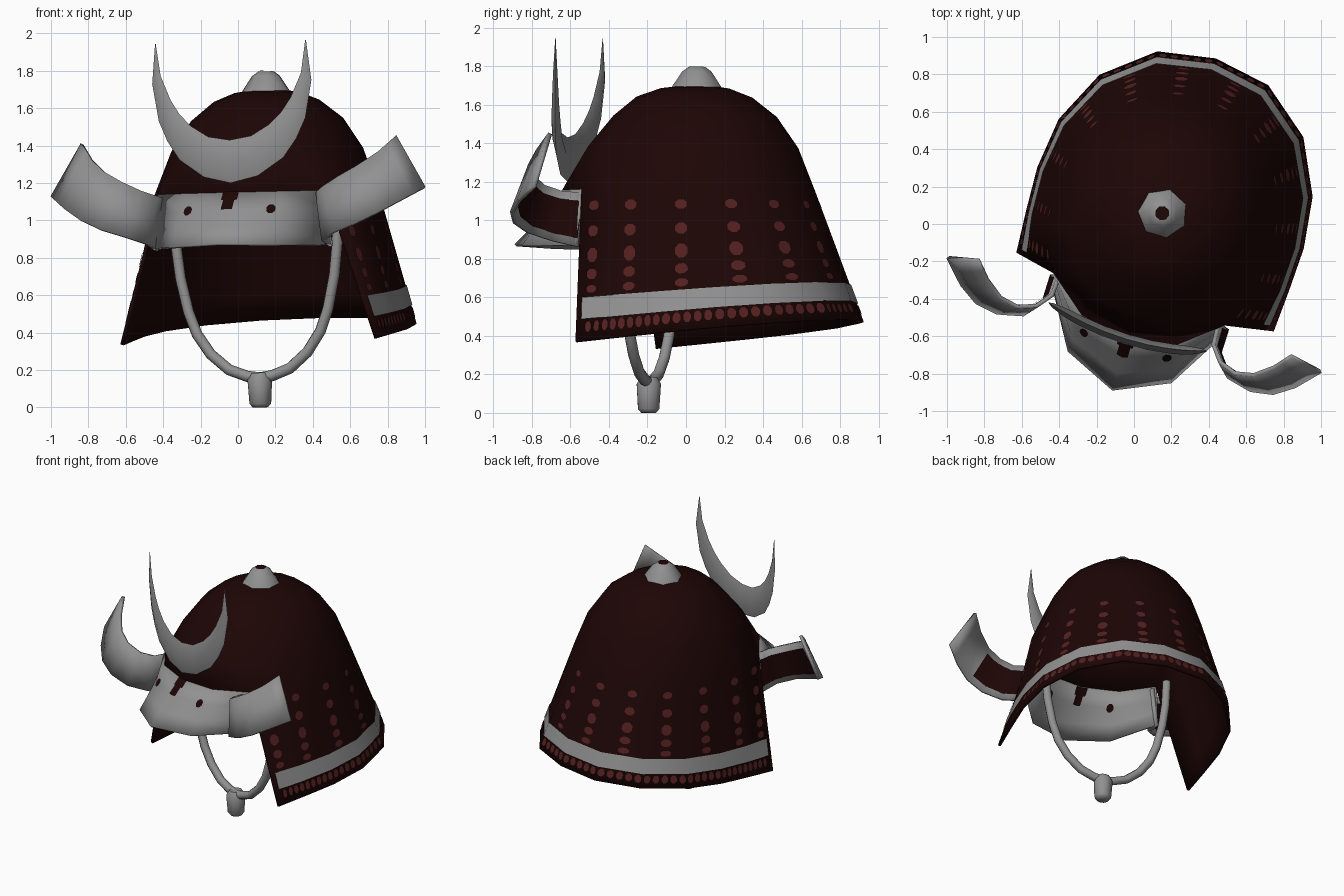
import bpy, bmesh, math
from mathutils import Matrix, Vector as V

if "Cube" in bpy.data.objects:
    bpy.data.objects.remove(bpy.data.objects["Cube"])

# helmet is turned and slightly rolled on its axis
PLACE = (Matrix.Translation((.193, .045, 0)) @ Matrix.Rotation(math.radians(-17), 4, 'Z')
         @ Matrix.Rotation(math.radians(-1.4), 4, 'Y'))


def material(name, rgb):
    m = bpy.data.materials.new(name)
    m.diffuse_color = (*rgb, 1)
    m.use_nodes = True
    m.node_tree.nodes["Principled BSDF"].inputs["Base Color"].default_value = m.diffuse_color
    return m


MAROON = material("dark_maroon", (.0125, .0016, .0016))
RED = material("lacing_red", (.088, .0145, .0145))
STEEL = material("grey_steel", (.285, .285, .285))


def finish(name, bm, mat, thick=0, offset=-1):
    bmesh.ops.remove_doubles(bm, verts=bm.verts, dist=1e-4)
    me = bpy.data.meshes.new(name)
    bm.to_mesh(me)
    bm.free()
    me.transform(PLACE)
    me.materials.append(mat)
    ob = bpy.data.objects.new(name, me)
    bpy.context.collection.objects.link(ob)
    if thick:
        mod = ob.modifiers.new("thickness", 'SOLIDIFY')
        mod.thickness, mod.offset = thick, offset
    return ob


def add_grid(bm, rows):
    vs = [[bm.verts.new(p) for p in r] for r in rows]
    for a, b in zip(vs, vs[1:]):
        for j in range(len(a) - 1):
            bm.faces.new((a[j], b[j], b[j + 1], a[j + 1]))


def sheet(name, rows, mat, thick=0, offset=-1):
    bm = bmesh.new()
    add_grid(bm, rows)
    return finish(name, bm, mat, thick, offset)


def lerp_list(pts, u):
    i = min(int(u), len(pts) - 2)
    return pts[i].lerp(pts[i + 1], u - i)


def raised(surf, u, v, off):
    e = .01
    du = surf(u + e, v) - surf(u - e, v)
    dv = surf(u, v + e) - surf(u, v - e)
    return surf(u, v) + du.cross(dv).normalized() * off


def dots(name, surf, spots, off, mat):
    bm = bmesh.new()
    for u, v, ru, rv in spots:
        shift = raised(surf, u, v, off) - surf(u, v)
        ring = [math.tau * k / 8 + .39 for k in range(8)]
        bm.faces.new([bm.verts.new(surf(u + ru * math.cos(a), v - rv * math.sin(a)) + shift)
                      for a in ring])
    return finish(name, bm, mat)


def patch(name, surf, u0, u1, v0, v1, off, mat):
    us = [u0] + [k for k in range(-8, 9) if u0 < k < u1] + [u1]
    return sheet(name, [[raised(surf, u, v0 + (v1 - v0) * i / 2, off) for u in us]
                        for i in range(3)], mat)


def lathe(name, profile, sides, mat, y=0):
    return sheet(name, [[V((r * math.sin(math.tau * k / sides), y + r * math.cos(math.tau * k / sides), z))
                         for k in range(sides + 1)] for z, r in profile], mat)


# dome rings (z, side, front, back radius, front corner bulge), angle 0 at the back
RINGS = [(1.15, .58, .70, .63, .035), (1.38, .505, .57, .535, .01), (1.54, .405, .44, .42, 0),
         (1.64, .28, .32, .29, 0), (1.685, .17, .19, .17, 0), (1.695, .10, .10, .10, 0), (1.695, 0, 0, 0, 0)]


def dome_point(ring, deg):
    z, side, front, back, bulge = ring
    c, s = math.cos(math.radians(deg)), math.sin(math.radians(deg))
    r = side + ((back if c > 0 else front) - side) * c * c
    if c < -.01:
        r += bulge * (2 * s * c) ** 2
    return V((r * s, r * c, z))


# neck guard surface: flares from the dome rim, open at the front
TOP = [dome_point(RINGS[0], a * 22.5) for a in range(7)]
HEM = [V((x, y, .355 + .1 * (y + .42))) for x, y in
       ((0, .875), (.31, .82), (.57, .61), (.71, .32), (.745, .04), (.735, -.2), (.72, -.43))]


def guard(u, v):
    p = lerp_list(HEM, abs(u)).lerp(lerp_list(TOP, abs(u)), v)
    return V((math.copysign(p.x, u), p.y, p.z))


# dome and neck guard form one continuous shell
shell = bmesh.new()
add_grid(shell, [[dome_point(r, k * 22.5) for k in range(17)] for r in RINGS])
add_grid(shell, [[guard(u, i / 5) for u in range(-6, 7)] for i in range(6)])
finish("helmet_shell", shell, MAROON, .02)

# painted band and lacing on the neck guard
patch("neck_guard_band", guard, -5.87, 5.87, .14, .285, -.006, STEEL)
COLUMNS = [s * c for c in (.5, 1.5, 2.5, 3.6, 4.75, 5.65) for s in (-1, 1)]
dots("lacing_dots", guard, [(u, v, .14, h) for u in COLUMNS for v, h in
     ((.335, .03), (.435, .038), (.56, .054), (.72, .042), (.89, .036))], -.007, RED)
dots("hem_dots", guard, [(k / 5 + .1, .088, .078, .04) for k in range(-29, 29)], -.005, RED)

# visor over the brow
VTOP = [dome_point(RINGS[0], a) for a in (180, 157.5, 135)]
VHEM = [V((0, -.985, .875)), V((.29, -.855, .865)), V((.5, -.5, .86))]


def visor(u, v):
    p = lerp_list(VHEM, abs(u)).lerp(lerp_list(VTOP, abs(u)), v)
    return V((math.copysign(abs(p.x), u), p.y, p.z))


sheet("visor", [[visor(u, i / 3) for u in (2, 1, 0, -1, -2)] for i in range(4)], STEEL, .015)
for side, off in (("outer", .005), ("inner", -.021)):
    dots("visor_holes_" + side, visor, [(u, .66, .09, .09) for u in (-.84, .84)], off, MAROON)
    patch("visor_notch_" + side, visor, -.11, .11, .66, 1, off, MAROON)
    patch("visor_notch_cap_" + side, visor, -.16, .16, .84, 1, off * 1.1, MAROON)

# turned-back side wings
LOW = [V(p) for p in ((.49, -.49, .85), (.49, -.63, .88), (.575, -.735, .92), (.71, -.766, .965),
                      (.83, -.746, 1.02), (.933, -.677, 1.08), (1.043, -.56, 1.15))]
HIGH = [V(p) for p in ((.445, -.476, 1.13), (.45, -.59, 1.14), (.513, -.67, 1.17), (.607, -.705, 1.22),
                       (.706, -.685, 1.275), (.8, -.615, 1.345), (.877, -.527, 1.43))]
for name, side in (("left", -1), ("right", 1)):
    def wing(u, v, side=side):
        p = lerp_list(LOW, u).lerp(lerp_list(HIGH, u), v)
        return V((side * p.x, p.y, p.z))
    sheet(name + "_wing", [[wing(k / 2, i / 2) for k in range(13)] for i in range(3)], STEEL, .022, 0)
    patch(name + "_wing_panel", wing, .02, 3.9, .15, .84, -.017 * side, MAROON)

# crescent crest: four-sided blade tapering to both tips
OUT = [(0, 1.2), (.15, 1.235), (.29, 1.33), (.36, 1.43), (.41, 1.54), (.445, 1.74), (.422, 1.955)]
INN = [(0, 1.43), (.12, 1.45), (.22, 1.51), (.285, 1.575), (.335, 1.65), (.392, 1.78), (.418, 1.955)]
blade = []
for s, idx in ((-1, range(6, 0, -1)), (1, range(7))):
    for i in idx:
        o, n = [V((s * x, -.70 + .33 * x * x, z)) for x, z in (OUT[i], INN[i])]
        mid, t = (o + n) / 2, V((0, .028 * (1 - (i / 6) ** 3), 0))
        blade.append([o, mid + t, n, mid - t, o])
sheet("crescent_crest", blade, STEEL)

# top finial with dark centre
lathe("finial", [(1.66, .15), (1.695, .13), (1.772, .078), (1.797, .043), (1.797, 0)], 7, STEEL)
lathe("finial_hole", [(1.801, .039), (1.801, 0)], 8, MAROON)

# chin strap and knot
half = [(.07, .168), (.17, .205), (.27, .29), (.345, .4), (.39, .52), (.43, .7), (.45, .87), (.455, 1.06)]
path = [V((-x, -.25, z)) for x, z in reversed(half)] + [V((0, -.25, .158))] + [V((x, -.25, z)) for x, z in half]
tube = []
for i, p in enumerate(path):
    t = (path[min(i + 1, len(path) - 1)] - path[max(i - 1, 0)]).normalized()
    n = V((-t.z, 0, t.x))
    tube.append([p + .03 * (n * math.cos(a) - V((0, 1, 0)) * math.sin(a))
                 for a in [math.tau * k / 8 for k in range(9)]])
sheet("chin_strap", tube, STEEL)
lathe("strap_knot", [(0, 0), (0, .04), (.02, .058), (.15, .066), (.185, .045), (.185, 0)], 10, STEEL, -.25)

# smooth shading with crisp edges; consistent normals on closed parts
for ob in bpy.data.objects:
    if ob.name in ("crescent_crest", "chin_strap", "strap_knot"):
        bm = bmesh.new()
        bm.from_mesh(ob.data)
        bmesh.ops.recalc_face_normals(bm, faces=bm.faces)
        bm.to_mesh(ob.data)
        bm.free()
    ob.select_set(True)
    bpy.context.view_layer.objects.active = ob
bpy.ops.object.shade_smooth_by_angle(angle=math.radians(50))
